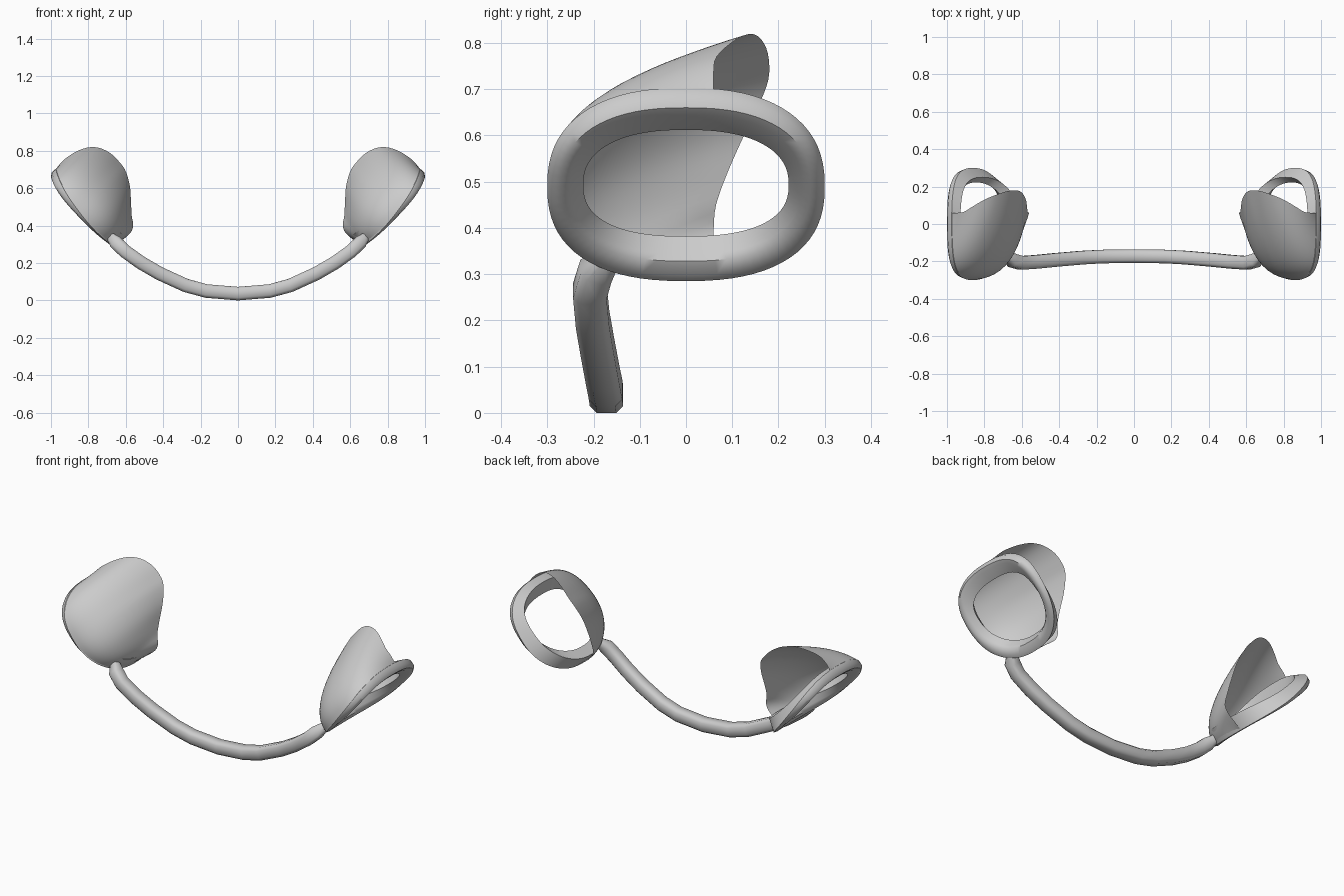
import bpy, math
from mathutils import Vector as V

if "Cube" in bpy.data.objects:
    bpy.data.objects.remove(bpy.data.objects["Cube"])

N_OUT = V((0.75, 0, -0.66))      # direction the oval rim faces


def make(name, verts, faces, angle=50, mirror=True):
    me = bpy.data.meshes.new(name)
    me.from_pydata([tuple(v) for v in verts], [], faces)
    ob = bpy.data.objects.new(name, me)
    bpy.context.collection.objects.link(ob)
    bpy.ops.object.select_all(action='DESELECT')
    bpy.context.view_layer.objects.active = ob
    ob.select_set(True)
    bpy.ops.object.mode_set(mode='EDIT')
    bpy.ops.mesh.select_all(action='SELECT')
    bpy.ops.mesh.normals_make_consistent(inside=False)
    bpy.ops.object.mode_set(mode='OBJECT')
    if mirror:
        ob.modifiers.new("mirror", 'MIRROR')
    bpy.ops.object.shade_smooth_by_angle(angle=math.radians(angle))
    return ob


def grid_faces(rows, cols, wrap_r=False, wrap_c=False):
    return [(i * cols + j, i * cols + (j + 1) % cols,
             (i + 1) % rows * cols + (j + 1) % cols, (i + 1) % rows * cols + j)
            for i in range(rows if wrap_r else rows - 1)
            for j in range(cols if wrap_c else cols - 1)]


def power(a, e):
    return math.copysign(abs(a) ** e, a)


def rim_point(corner, t):
    """Point on the rounded oval through one corner of the rim section; t = 0 at the top."""
    (bx, bz), (tx, tz), hy = corner
    c, s = power(math.cos(t), 2 / 2.4), power(math.sin(t), 2 / 2.4)
    p = V(((bx + tx) / 2 + c * (tx - bx) / 2, -hy * s, (bz + tz) / 2 + c * (tz - bz) / 2))
    return p + V((0.042, 0, -0.004)) * math.sin(t) ** 2


def spline(pts, n):
    """Catmull-Rom through pts, resampled evenly to n points."""
    pts = [V(p) for p in pts]
    ext = [pts[0] * 2 - pts[1]] + pts + [pts[-1] * 2 - pts[-2]]
    dense = []
    for a, b, c, d in zip(ext, ext[1:], ext[2:], ext[3:]):
        for k in range(12):
            u = k / 12
            dense.append(0.5 * (2 * b + (c - a) * u + (2 * a - 5 * b + 4 * c - d) * u * u
                                + (3 * b - a - 3 * c + d) * u ** 3))
    dense.append(pts[-1])
    length = [0]
    for a, b in zip(dense, dense[1:]):
        length.append(length[-1] + (b - a).length)
    out, k = [], 0
    for i in range(n):
        s = length[-1] * i / (n - 1)
        while k < len(dense) - 2 and length[k + 1] < s:
            k += 1
        out.append(dense[k].lerp(dense[k + 1], (s - length[k]) / (length[k + 1] - length[k])))
    return out


# oval rims: (bottom x,z), (top x,z), half width in y for each section corner
section = [((0.665, 0.285), (0.975, 0.703), 0.30),
           ((0.685, 0.298), (0.996, 0.685), 0.291),
           ((0.70, 0.328), (1.0, 0.66), 0.27),
           ((0.692, 0.345), (0.985, 0.645), 0.25),
           ((0.67, 0.382), (0.935, 0.612), 0.222),
           ((0.61, 0.35), (0.928, 0.685), 0.25)]
M, S = 72, len(section)
ring = [rim_point(c, 2 * math.pi * i / M) for i in range(M) for c in section]
make("oval_rim", ring, grid_faces(M, S, True, True))

# cupped shells: loft from just under the lip of the rim to the free rear edge
edge = [(.975, .06, .70), (.945, .06, .738), (.91, .065, .768), (.86, .095, .798),
        (.80, .13, .818), (.74, .155, .815), (.68, .175, .785), (.63, .18, .735),
        (.60, .168, .69), (.578, .13, .61), (.572, .09, .52), (.568, .065, .45),
        (.56, .06, .40), (.58, .06, .355), (.655, .06, .295)]
COLS, ROWS = 49, 14
free = spline(edge, COLS)
lip = ((0.667, 0.288), (0.974, 0.701), 0.298)
start = spline([rim_point(lip, -0.123 + (math.pi + 0.246) * i / 40) for i in range(41)], COLS)
shell = []
for r in range(ROWS):
    u = r / (ROWS - 1)
    for j, (p, e) in enumerate(zip(start, free)):
        w = min(1, j / (COLS - 1) / 0.66)
        w = w * w * (3 - 2 * w)                      # flatter at the top, fuller below
        mid = p.lerp(e, 0.3 * (1 - w)) - N_OUT * (0.08 + 0.28 * w) * (e - p).length
        shell.append(p * (1 - u) ** 2 + mid * 2 * u * (1 - u) + e * u * u)
make("cup_shell", shell, grid_faces(ROWS, COLS))

# connecting bow: squarish eight-sided tube swept through a half path and its reflection
half = [(0, -.172, .038), (.17, -.174, .052), (.28, -.18, .082), (.42, -.192, .146),
        (.52, -.202, .204), (.605, -.208, .265), (.65, -.195, .308), (.685, -.16, .345)]
path = [V((-x, y, z)) for x, y, z in half[:0:-1]] + [V(p) for p in half]
tube = []
for i, p in enumerate(path):
    tan = (path[min(i + 1, len(path) - 1)] - path[max(i - 1, 0)]).normalized()
    side = V((0, 1, 0)) - tan * tan.y
    side.normalize()
    up = side.cross(tan)
    rad = 0.022 if i in (0, len(path) - 1) else 0.038      # ends tuck into the rims
    for k in range(8):
        a = math.pi * (k + 0.5) / 4
        tube.append(p + side * power(math.cos(a), 0.6) * rad + up * power(math.sin(a), 0.6) * rad)
faces = grid_faces(len(path), 8, False, True)
faces += [tuple(range(8)), tuple(range(len(tube) - 8, len(tube)))]
low = min(v.z for v in tube)
make("connecting_bow", [v - V((0, 0, low)) for v in tube], faces, mirror=False)
